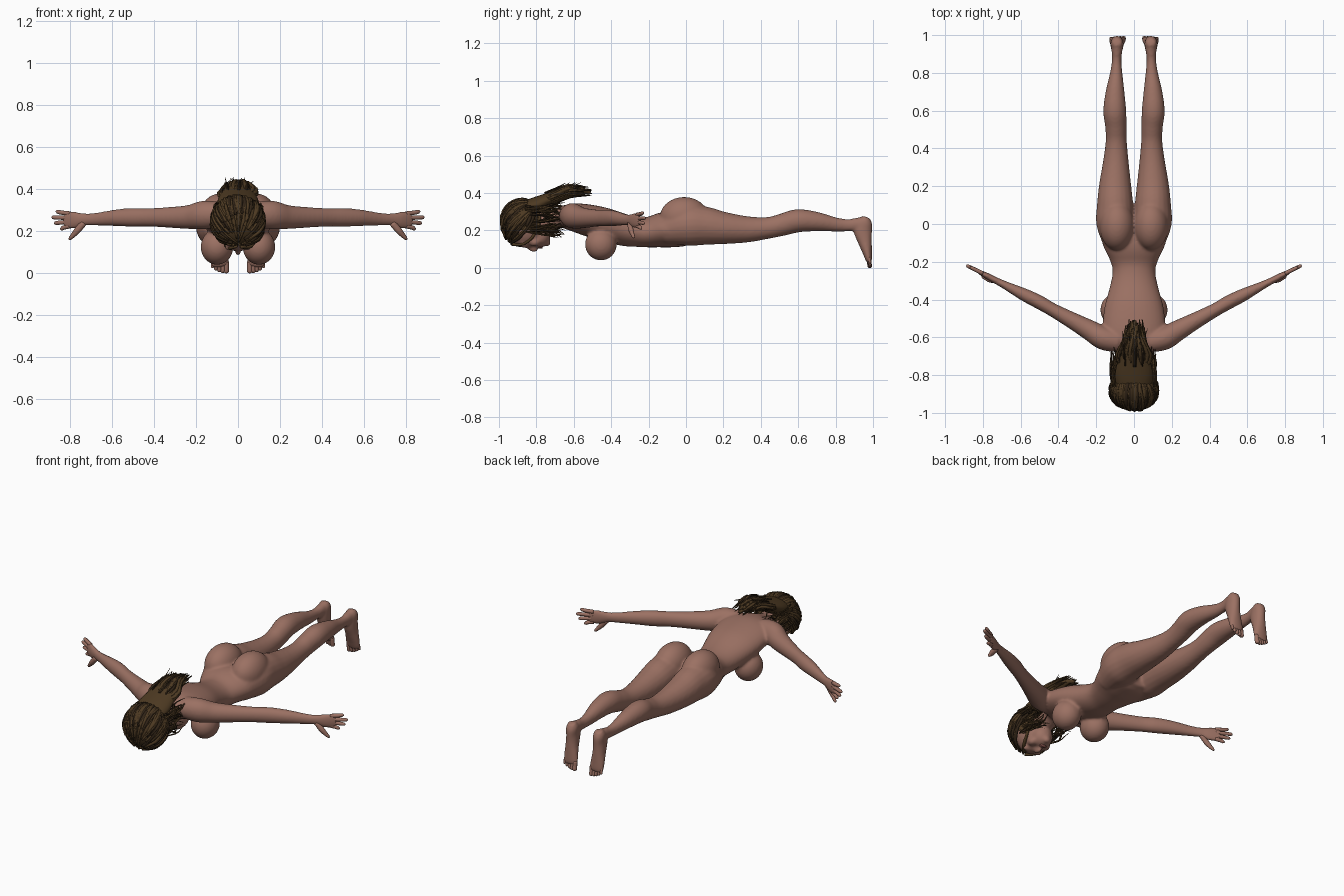
import bpy, bmesh, math, random
from mathutils import Vector, Matrix

random.seed(4)
old = bpy.data.objects.get("Cube")
if old:
    bpy.data.objects.remove(old, do_unlink=True)


def material(name, colour):
    m = bpy.data.materials.new(name)
    m.use_nodes = True
    m.diffuse_color = colour
    node = m.node_tree.nodes["Principled BSDF"]
    node.inputs["Base Color"].default_value = colour
    node.inputs["Roughness"].default_value = 0.7
    return m


skin = material("skin", (0.33, 0.165, 0.125, 1))
hair = material("brown hair", (0.075, 0.042, 0.016, 1))
hair_dark = material("dark hair", (0.03, 0.017, 0.008, 1))
lip = material("lips", (0.27, 0.10, 0.085, 1))


def spline(points, steps):
    """Catmull-Rom through tuples of any length."""
    pts = [points[0]] + list(points) + [points[-1]]
    out = []
    for i in range(1, len(pts) - 2):
        for k in range(steps):
            t = k / steps
            out.append([0.5 * (2 * b + (c - a) * t + (2 * a - 5 * b + 4 * c - d) * t * t
                               + (3 * b - a - 3 * c + d) * t ** 3)
                        for a, b, c, d in zip(*pts[i - 1:i + 3])])
    return out + [list(points[-1])]


def loft(bm, stations, up=(0, 0, 1), sides=20, steps=5, side=1, slot=0):
    """Tube through stations (x, y, z, half width, half depth)."""
    rows = spline(stations, steps)
    centres = [Vector((r[0] * side, r[1], r[2])) for r in rows]
    rings = []
    for i, (c, r) in enumerate(zip(centres, rows)):
        t = (centres[min(i + 1, len(rows) - 1)] - centres[max(i - 1, 0)]).normalized()
        a = t.cross(Vector(up)).normalized()
        b = a.cross(t)
        rings.append([bm.verts.new(c + a * math.cos(q) * r[3] + b * math.sin(q) * r[4])
                      for q in (2 * math.pi * k / sides for k in range(sides))])
    faces = [bm.faces.new(rings[0][::-1]), bm.faces.new(rings[-1])]
    for p, q in zip(rings, rings[1:]):
        for k in range(sides):
            n = (k + 1) % sides
            faces.append(bm.faces.new((p[k], p[n], q[n], q[k])))
    for f in faces:
        f.material_index = slot


def ball(bm, centre, radii, side=1, tilt=0):
    centre = (centre[0] * side, centre[1], centre[2])
    m = Matrix.Translation(centre) @ Matrix.Rotation(tilt, 4, "X") @ Matrix.Diagonal((*radii, 1))
    bmesh.ops.create_uvsphere(bm, u_segments=28, v_segments=18, radius=1, matrix=m)


def finish(bm, name, *mats):
    bmesh.ops.recalc_face_normals(bm, faces=bm.faces)
    for f in bm.faces:
        f.smooth = True
    me = bpy.data.meshes.new(name)
    bm.to_mesh(me)
    bm.free()
    for m in mats:
        me.materials.append(m)
    ob = bpy.data.objects.new(name, me)
    bpy.context.collection.objects.link(ob)
    return ob


# Body: overlapping forms fused into one skin
bm = bmesh.new()
loft(bm, [(0, -.82, .23, .055, .06), (0, -.74, .25, .05, .052), (0, -.68, .268, .07, .055),
          (0, -.64, .272, .14, .066), (0, -.57, .265, .165, .08), (0, -.45, .235, .158, .09),
          (0, -.33, .202, .127, .085), (0, -.25, .192, .113, .08), (0, -.19, .192, .128, .083),
          (0, -.1, .205, .168, .096), (0, 0, .2, .17, .085), (0, .05, .19, .1, .06)], sides=32)
for s in (1, -1):
    ball(bm, (.1, -.455, .125), (.078, .085, .085), s, .25)          # chest
    ball(bm, (.09, -.01, .272), (.092, .13, .107), s)                # seat
    # leg
    loft(bm, [(.085, -.12, .2, .07, .075), (.099, 0, .225, .1, .108), (.1, .1, .225, .096, .103),
              (.1, .2, .213, .086, .087), (.096, .33, .206, .068, .07), (.094, .44, .214, .056, .058),
              (.096, .52, .232, .057, .06), (.102, .6, .252, .061, .062), (.1, .7, .247, .05, .052),
              (.094, .8, .232, .033, .038), (.092, .87, .228, .025, .033),
              (.09, .93, .235, .03, .036), (.09, .965, .24, .026, .027)], side=s)
    # foot
    loft(bm, [(.09, .965, .272, .022, .02), (.09, .956, .245, .034, .042), (.09, .946, .2, .034, .05),
              (.09, .957, .14, .037, .038), (.088, .97, .08, .044, .025),
              (.086, .977, .045, .044, .018), (.085, .98, .03, .036, .012)], up=(0, 1, 0), side=s)
    # arm and palm
    loft(bm, [(.08, -.62, .28, .06, .06), (.16, -.605, .278, .062, .068), (.23, -.565, .268, .055, .058),
              (.32, -.515, .266, .045, .05), (.43, -.455, .266, .036, .044), (.5, -.415, .266, .037, .045),
              (.58, -.375, .264, .034, .04), (.68, -.325, .257, .022, .031), (.73, -.3, .256, .018, .03),
              (.775, -.277, .253, .017, .041), (.815, -.256, .253, .012, .042),
              (.83, -.249, .253, .008, .035)], side=s)
# Head with jaw, nose and brow
ball(bm, (0, -.855, .215), (.088, .105, .108))
ball(bm, (0, -.785, .17), (.06, .058, .062))
ball(bm, (0, -.82, .105), (.014, .03, .02), tilt=-.4)
ball(bm, (0, -.742, .137), (.024, .018, .024))
for s in (1, -1):
    ball(bm, (.035, -.868, .122), (.03, .014, .016), s)
    ball(bm, (.046, -.81, .138), (.024, .03, .024), s)
body = finish(bm, "body", skin)
mod = body.modifiers.new("fuse", "REMESH")
mod.mode = "VOXEL"
mod.voxel_size = .0075
mod.use_smooth_shade = True
mod = body.modifiers.new("soften", "SMOOTH")
mod.factor = .5
mod.iterations = 9

# Lips
bm = bmesh.new()
for y in (-.783, -.773):
    ball(bm, (0, y, .111), (.021, .007, .008))
finish(bm, "lips", lip)

# Fingers, thumbs and toes
for s, word in ((1, "left"), (-1, "right")):
    bm = bmesh.new()
    for i, reach in enumerate((.848, .876, .888, .868)):
        z, tip = .224 + i * .02, .212 + i * .027
        mid = (.81 + reach) / 2
        rows = [(x, -.22 - (.885 - x) * .49, zz, r, r) for x, zz, r in
                ((.8, z, .011), (mid, (z + tip) / 2, .0105), (reach - .008, tip, .009), (reach, tip, .003))]
        loft(bm, rows, sides=10, steps=3, side=s)
    loft(bm, [(.735, -.3, .24, .014, .016), (.765, -.295, .205, .014, .016),
              (.785, -.287, .182, .01, .012), (.8, -.28, .166, .008, .008),
              (.805, -.277, .16, .003, .003)], sides=10, steps=3, side=s)
    finish(bm, word + "_fingers", skin)
    bm = bmesh.new()
    for i in range(5):
        x, r, low = .056 + i * .0165, .0125 - i * .0013, i * i * .0015
        loft(bm, [(x, .977, .055, r, r), (x, .98, .025 + low, r, r),
                  (x, .984, .006 + low, r, r), (x, .985, low, r * .4, r * .4)],
             up=(0, 1, 0), sides=10, steps=3, side=s)
    finish(bm, word + "_toes", skin)

# Hair: cap and swept-back mass
centre, radii = Vector((0, -.878, .24)), Vector((.122, .108, .124))
bm = bmesh.new()
ball(bm, centre + Vector((0, -.004, .004)), radii * .97)
for v in list(bm.verts):                       # open the cap over the face
    if v.co.z < .19 and v.co.y > -.91:
        bm.verts.remove(v)
loft(bm, [(0, -.88, .3, .09, .05), (0, -.8, .335, .1, .045), (0, -.72, .372, .085, .035),
          (0, -.62, .408, .055, .035), (0, -.55, .41, .03, .018), (0, -.51, .4, .008, .008)])
finish(bm, "hair_mass", hair)

# Locks combed over the head and trailing back
bm = bmesh.new()
rnd = random.uniform
gather = Vector((0, .62, .78)).normalized()
count = 0
while count < 190:
    d = Vector((random.gauss(0, 1), random.gauss(0, 1), random.gauss(0, 1))).normalized()
    if d.y > .3 or (d.z < -.25 and d.y > -.45):
        continue
    lift, r = rnd(.99, 1.05), rnd(.006, .011)
    goal = (gather + Vector((d.x * .75, 0, rnd(-.2, .1)))).normalized()
    rows = []
    for k in range(5):
        q = d.slerp(goal, k / 4) * lift
        rows.append((*(centre + q * radii), r * (.45 if k == 0 else 1), r * .8))
    if count % 2:
        u, w = rnd(-1, 1), rnd(-1, 1)
        end = rnd(-.62, -.5)
        for y, z, wide, deep in ((-.72, .375, .09, .035), (-.63, .412, .062, .038)):
            rows.append((u * wide, y, z + w * deep * math.sqrt(1 - u * u), r, r * .8))
        rows.append((u * .04 + rnd(-.015, .015), end, .41 + w * .025, r * .25, r * .25))
    else:
        rows.append((goal.x * .12, -.75 + rnd(-.03, .03), .36 + rnd(-.04, .02), r * .25, r * .25))
    loft(bm, rows, up=(.2, .3, .9), sides=5, steps=3, slot=int(rnd(0, 1) < .3))
    count += 1
finish(bm, "hair_locks", hair, hair_dark)

# Loose wisps beside the neck and above the nape
bm = bmesh.new()
for i in range(70):
    s = 1 if i % 2 else -1
    x, z, r = rnd(.075, .115), rnd(.19, .34), rnd(.003, .006)
    loft(bm, [(x, -.86, z, r, r), (x + rnd(-.01, .015), -.78, z + rnd(-.02, .01), r, r),
              (x + rnd(-.03, .01), -.72, z + rnd(-.03, .02), r, r),
              (x + rnd(-.05, .015), rnd(-.7, -.63), z + rnd(-.04, .02), r * .2, r * .2)],
         sides=4, steps=3, side=s, slot=i % 3 // 2)
for i in range(24):
    x, y, r = rnd(-.07, .07), rnd(-.7, -.6), rnd(.003, .005)
    loft(bm, [(x, y - .06, .4, r, r), (x * 1.05, y, .425, r, r),
              (x + rnd(-.02, .02), y + rnd(.03, .07), rnd(.43, .46), r * .2, r * .2)],
         sides=4, steps=3, slot=i % 2)
finish(bm, "hair_wisps", hair, hair_dark)
